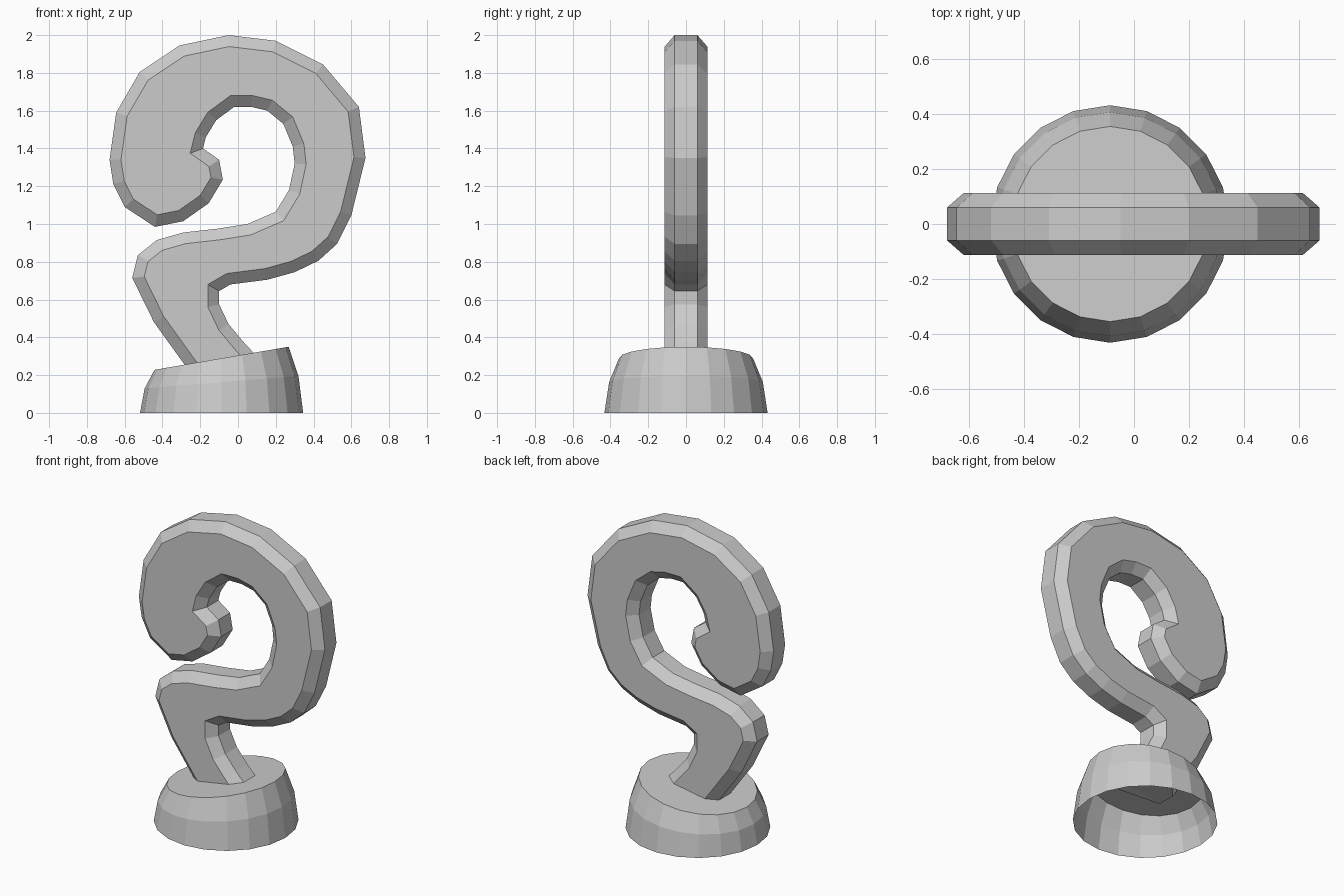
import bpy
import bmesh
from math import cos, sin, pi
from mathutils import Vector

default_cube = bpy.data.objects.get("Cube")
if default_cube:
    bpy.data.objects.remove(default_cube, do_unlink=True)

# One plain grey for every part
grey = bpy.data.materials.new("plain grey")
grey.use_nodes = True
colour = (0.6, 0.6, 0.6, 1)
grey.diffuse_color = colour
grey.node_tree.nodes["Principled BSDF"].inputs["Base Color"].default_value = colour


def finish(bm, name):
    """Turn a bmesh into a flat-shaded, named object."""
    mesh = bpy.data.meshes.new(name)
    bm.to_mesh(mesh)
    bm.free()
    mesh.materials.append(grey)
    part = bpy.data.objects.new(name, mesh)
    bpy.context.scene.collection.objects.link(part)
    return part


def bridge(bm, ring_a, ring_b, faces=None):
    """Join two closed rings of vertices with quads."""
    count = len(ring_a)
    for i in range(count):
        j = (i + 1) % count
        bm.faces.new((ring_a[i], ring_a[j], ring_b[j], ring_b[i]))


def inset_outline(points, distance):
    """Offset a clockwise outline inwards, leaving its open foot unbevelled."""
    result = []
    last = len(points) - 1
    for i, point in enumerate(points):
        before = point - points[i - 1] if i > 0 else points[i + 1] - point
        after = points[i + 1] - point if i < last else before
        normals = [Vector((d.y, -d.x)).normalized() for d in (before, after)]
        mitre = (normals[0] + normals[1]).normalized()
        result.append(point + mitre * distance / max(mitre.dot(normals[0]), 0.5))
    return result


# Widest outline of the curled hook, clockwise in x and z from the left of its foot
HOOK = [
    # rising stem and shoulder
    (-.25, .21), (-.29, .265), (-.445, .48), (-.56, .715), (-.53, .835),
    (-.43, .915), (-.29, .955), (-.11, .975), (.05, 1), (.2, 1.065),
    # inside of the curl
    (.27, 1.18), (.3, 1.32), (.29, 1.41), (.24, 1.53), (.155, 1.6),
    (.07, 1.62), (-.02, 1.62), (-.115, 1.55), (-.17, 1.46), (-.185, 1.4),
    # rounded tip
    (-.1, 1.34), (-.08, 1.235), (-.155, 1.11), (-.29, 1.015), (-.44, .985),
    (-.6, 1.09), (-.66, 1.21), (-.68, 1.34),
    # outside of the curl
    (-.645, 1.59), (-.52, 1.805), (-.31, 1.945), (-.05, 2), (.2, 1.97),
    (.45, 1.845), (.64, 1.62), (.675, 1.35), (.6, 1.045), (.525, .895),
    # underside and back of the stem
    (.425, .805), (.3, .745), (.155, .705), (-.04, .68), (-.1, .645),
    (-.1, .575), (-.05, .47), (.025, .38), (.077, .324), (.13, .27),
]


def build_hook():
    edge_depth, face_depth, bevel = 0.06, 0.113, 0.06
    outline = [Vector(p) for p in HOOK]
    face_outline = inset_outline(outline, bevel)
    bm = bmesh.new()
    rings = []
    for points, y in ((face_outline, -face_depth), (outline, -edge_depth),
                      (outline, edge_depth), (face_outline, face_depth)):
        rings.append([bm.verts.new((p.x, y, p.y)) for p in points])
    for ring_a, ring_b in zip(rings, rings[1:]):
        bridge(bm, ring_a, ring_b)
    bm.faces.new(rings[0])
    bm.faces.new(rings[-1])
    bmesh.ops.recalc_face_normals(bm, faces=bm.faces)
    finish(bm, "curled_hook")


def build_base():
    # Open-bottomed cup with a sloping top; each ring is radius, height, slope
    sides, centre = 20, -0.087
    bm = bmesh.new()
    rings = []
    for radius, height, slope in ((0.432, 0, 0), (0.407, 0.163, 0.081), (0.355, 0.289, 0.172)):
        ring = []
        for i in range(sides):
            angle = 2 * pi * i / sides
            x, y = radius * cos(angle), radius * sin(angle)
            ring.append(bm.verts.new((centre + x, y, height + slope * x)))
        rings.append(ring)
    for ring_a, ring_b in zip(rings, rings[1:]):
        bridge(bm, ring_a, ring_b)
    bm.faces.new(rings[-1])
    finish(bm, "sloping_base")


build_hook()
build_base()
